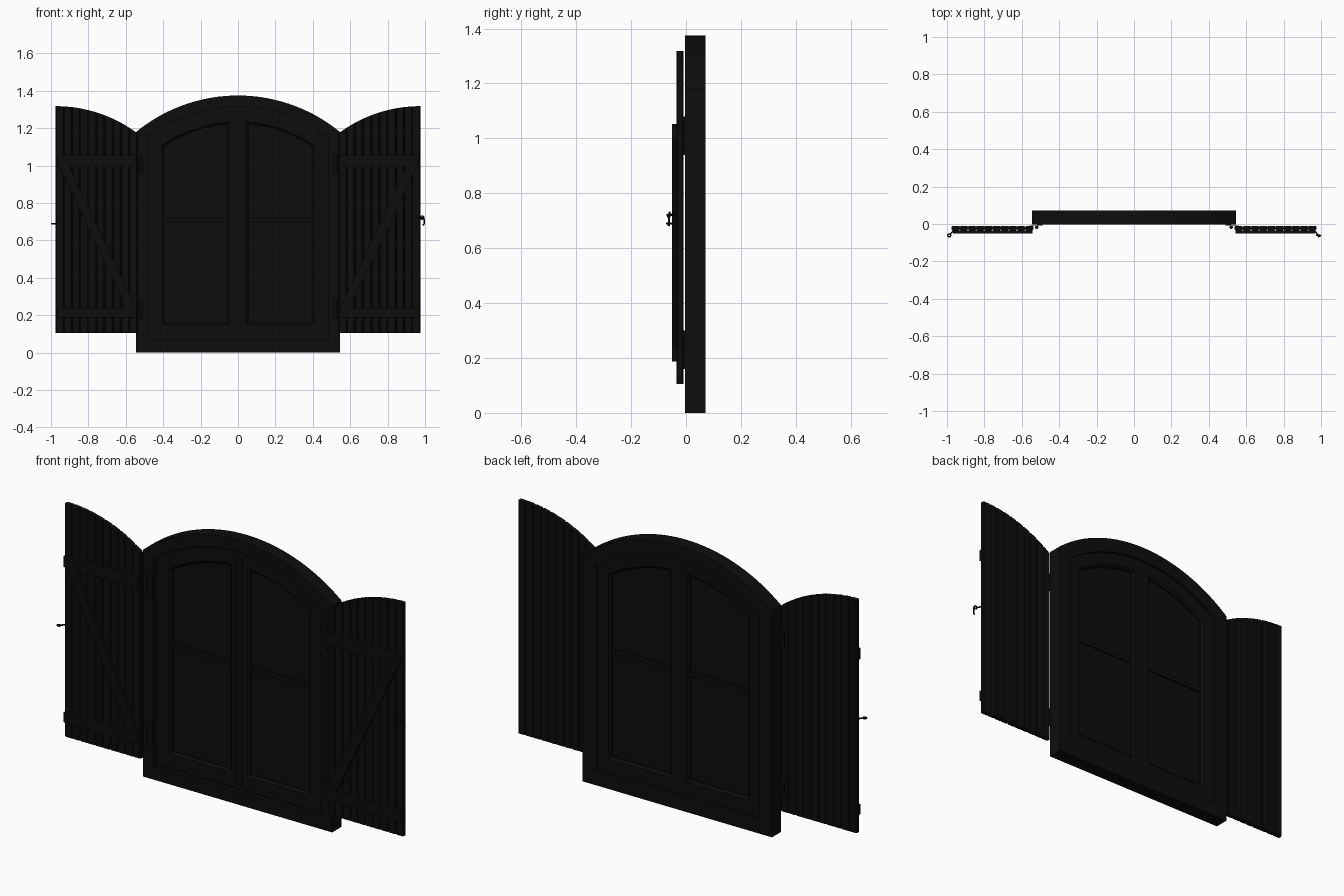
import bpy, bmesh, math

if "Cube" in bpy.data.objects:
    bpy.data.objects.remove(bpy.data.objects["Cube"])

black = bpy.data.materials.new("black_paint")
black.diffuse_color = (0.004, 0.004, 0.004, 1)
black.use_nodes = True
black.node_tree.nodes["Principled BSDF"].inputs["Base Color"].default_value = black.diffuse_color
ZC = 0.516      # shared centre height of the window arches


def finish(name, bm, mirror=False):
    bmesh.ops.recalc_face_normals(bm, faces=bm.faces)
    me = bpy.data.meshes.new(name)
    bm.to_mesh(me)
    bm.free()
    ob = bpy.data.objects.new(name, me)
    bpy.context.collection.objects.link(ob)
    me.materials.append(black)
    if mirror:
        ob.modifiers.new("mirror", 'MIRROR').use_mirror_merge = False
    return ob


def outline(x0, x1, zb, r, n=32):
    """Panel outline with a flat base and an arched top."""
    pts = [(x0, zb), (x1, zb)]
    for i in range(n + 1):
        x = x1 + (x0 - x1) * i / n
        pts.append((x, ZC + math.sqrt(r * r - x * x)))
    return pts


def arched_ring(name, section, mirror=False):
    """Sweep a section, each entry (x0, x1, base, radius, y), round an arched panel."""
    bm = bmesh.new()
    loops = [[bm.verts.new((x, s[4], z)) for x, z in outline(*s[:4])] for s in section]
    for a, b in zip(loops, loops[1:] + loops[:1]):
        for i in range(len(a)):
            j = (i + 1) % len(a)
            bm.faces.new((a[i], a[j], b[j], b[i]))
    return finish(name, bm, mirror)


def prism(bm, pts, y0, y1):
    """Extrude an x-z polygon between two depths."""
    f = [bm.verts.new((x, y0, z)) for x, z in pts]
    b = [bm.verts.new((x, y1, z)) for x, z in pts]
    bm.faces.new(f)
    bm.faces.new(b[::-1])
    for i in range(len(f)):
        j = (i + 1) % len(f)
        bm.faces.new((f[i], f[j], b[j], b[i]))


def rect(bm, x0, x1, z0, z1, y0, y1):
    prism(bm, [(x0, z0), (x1, z0), (x1, z1), (x0, z1)], y0, y1)


def rod(name, pts, radius, cyclic=False):
    cu = bpy.data.curves.new(name, 'CURVE')
    cu.dimensions = '3D'
    cu.bevel_depth = radius
    cu.bevel_resolution = 2
    cu.use_fill_caps = True
    sp = cu.splines.new('POLY')
    sp.points.add(len(pts) - 1)
    for p, c in zip(sp.points, pts):
        p.co = (*c, 1)
    sp.use_cyclic_u = cyclic
    cu.materials.append(black)
    ob = bpy.data.objects.new(name, cu)
    bpy.context.collection.objects.link(ob)


# Outer frame with a stepped rebate
arched_ring("window_frame", [
    (-.545, .545, 0, .859, -.004), (-.545, .545, 0, .859, .071),
    (-.47, .47, .08, .784, .071), (-.47, .47, .08, .784, .02),
    (-.485, .485, .065, .799, .02), (-.485, .485, .065, .799, -.004)])

# Pair of casement sashes with bevelled glazing edge
arched_ring("casement_sash", [
    (.001, .475, .075, .789, .012), (.001, .475, .075, .789, .058),
    (.045, .405, .15, .719, .058), (.055, .395, .16, .709, .048),
    (.055, .395, .16, .709, .022), (.045, .405, .15, .719, .012)], True)

# Panes and glazing bars
bm = bmesh.new()
prism(bm, outline(.04, .41, .145, .724), .032, .038)
finish("glass_pane", bm, True)
bm = bmesh.new()
rect(bm, .045, .405, .698, .722, .022, .048)
finish("glazing_bar", bm, True)

# Cover strip over the meeting stiles
bm = bmesh.new()
rect(bm, -.018, .018, .1, 1.27, .006, .013)
finish("meeting_strip", bm)

# Shutter planks with chamfered edges, tops following a quarter arch
bm = bmesh.new()
N, X0, X1 = 10, .538, .975
W = (X1 - X0) / N
for k in range(N):
    a, b = X0 + k * W, X0 + (k + 1) * W
    c, m = .005, (a + b) / 2
    sec = [(a, -.029), (a + c, -.034), (m, -.034), (b - c, -.034), (b, -.029),
           (b, -.015), (b - c, -.01), (m, -.01), (a + c, -.01), (a, -.015)]
    lo = [bm.verts.new((x, y, .105)) for x, y in sec]
    hi = [bm.verts.new((x, y, .588 + math.sqrt(.73 ** 2 - (X1 - x) ** 2))) for x, y in sec]
    bm.faces.new(lo)
    for i in range(10):
        j = (i + 1) % 10
        bm.faces.new((lo[i], lo[j], hi[j], hi[i]))
    bm.faces.new((hi[0], hi[1], hi[2], hi[7], hi[8], hi[9]))
    bm.faces.new((hi[2], hi[3], hi[4], hi[5], hi[6], hi[7]))
finish("shutter_planks", bm, True)

# Ledges and diagonal brace
bm = bmesh.new()
rect(bm, .542, .968, .995, 1.053, -.051, -.034)
rect(bm, .542, .968, .187, .24, -.051, -.034)
prism(bm, [(.545, .24), (.598, .24), (.955, .995), (.902, .995)], -.051, -.034)
finish("shutter_braces", bm, True)

# Hinges: frame leaf, shutter leaf and barrel
bm = bmesh.new()
for z in (.16, .94):
    rect(bm, .49, .518, z, z + .14, -.009, -.004)
    rect(bm, .515, .56, z + .02, z + .12, -.012, -.008)
    ring = [(.52 + .009 * math.cos(i * math.pi / 6), -.018 + .009 * math.sin(i * math.pi / 6))
            for i in range(12)]
    lo = [bm.verts.new((x, y, z + .02)) for x, y in ring]
    hi = [bm.verts.new((x, y, z + .12)) for x, y in ring]
    bm.faces.new(lo)
    bm.faces.new(hi)
    for i in range(12):
        j = (i + 1) % 12
        bm.faces.new((lo[i], lo[j], hi[j], hi[i]))
finish("hinges", bm, True)

# Latch: hook on the right shutter, eye on the left
rod("hook_screw", [(.962, -.03, .722), (.978, -.052, .722), (.985, -.06, .722)], .004)
rod("hook_eye", [(.985 + .009 * math.cos(t * math.pi / 6), -.06, .722 + .009 * math.sin(t * math.pi / 6))
                 for t in range(12)], .0035, True)
rod("hook_arm", [(.984, -.068, .722), (.993, -.066, .718), (.996, -.062, .71), (.996, -.062, .69),
                 (.993, -.062, .683), (.988, -.064, .684)], .004)
rod("latch_screw", [(-.962, -.03, .69), (-.978, -.05, .69), (-.984, -.056, .69)], .004)
rod("latch_eye", [(-.988 + .008 * math.cos(t * math.pi / 6), -.061 + .008 * math.sin(t * math.pi / 6), .69)
                  for t in range(12)], .004, True)
